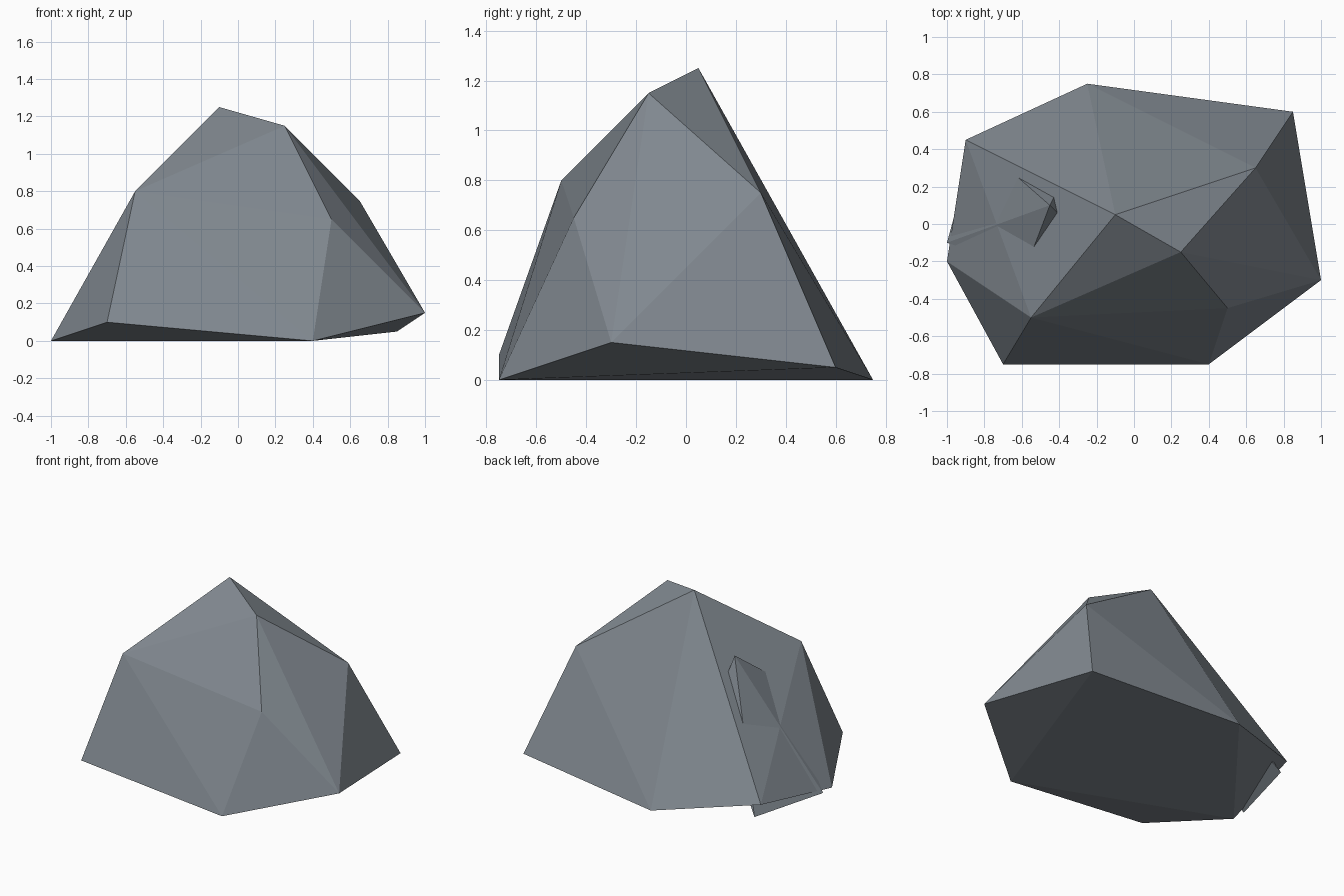
import bpy
import bmesh

cube = bpy.data.objects.get("Cube")
if cube:
    bpy.data.objects.remove(cube, do_unlink=True)

# Slate grey stone
stone = bpy.data.materials.new("slate_grey")
stone.use_nodes = True
colour = (0.22, 0.25, 0.28, 1)
stone.diffuse_color = colour
bsdf = stone.node_tree.nodes["Principled BSDF"]
bsdf.inputs["Base Color"].default_value = colour
bsdf.inputs["Roughness"].default_value = 0.9


def make_rock(name, corners):
    """Flat-sided rock: the convex hull of its corners."""
    bm = bmesh.new()
    for co in corners:
        bm.verts.new(co)
    result = bmesh.ops.convex_hull(bm, input=bm.verts)
    spare = {v for v in result["geom_interior"] + result["geom_unused"]
             if isinstance(v, bmesh.types.BMVert)}
    bmesh.ops.delete(bm, geom=list(spare), context="VERTS")
    bmesh.ops.recalc_face_normals(bm, faces=bm.faces)
    mesh = bpy.data.meshes.new(name)
    bm.to_mesh(mesh)
    bm.free()
    mesh.materials.append(stone)
    rock = bpy.data.objects.new(name, mesh)
    bpy.context.collection.objects.link(rock)
    return rock


# Main boulder: foot ring, shoulders, crest
foot = [(-1, -0.2, 0), (-0.7, -0.75, 0.1), (0.4, -0.75, 0), (1, -0.3, 0.15),
        (0.85, 0.6, 0.05), (-0.25, 0.75, 0), (-0.9, 0.45, 0.1)]
shoulders = [(-0.55, -0.5, 0.8), (0.5, -0.45, 0.65), (0.65, 0.3, 0.75)]
crest = [(0.25, -0.15, 1.15), (-0.1, 0.05, 1.25)]
make_rock("boulder", foot + shoulders + crest)

# Half-buried shard that breaks through the right side
tip = [(-0.45, 0.1, 0.9)]
shard_foot = [(-0.85, 0.45, 0), (-1, -0.1, 0)]
buried = [(-0.58, -0.24, 0.63), (-0.35, 0, 0.75), (-0.39, 0.22, 0.6)]
make_rock("side_shard", tip + shard_foot + buried)
